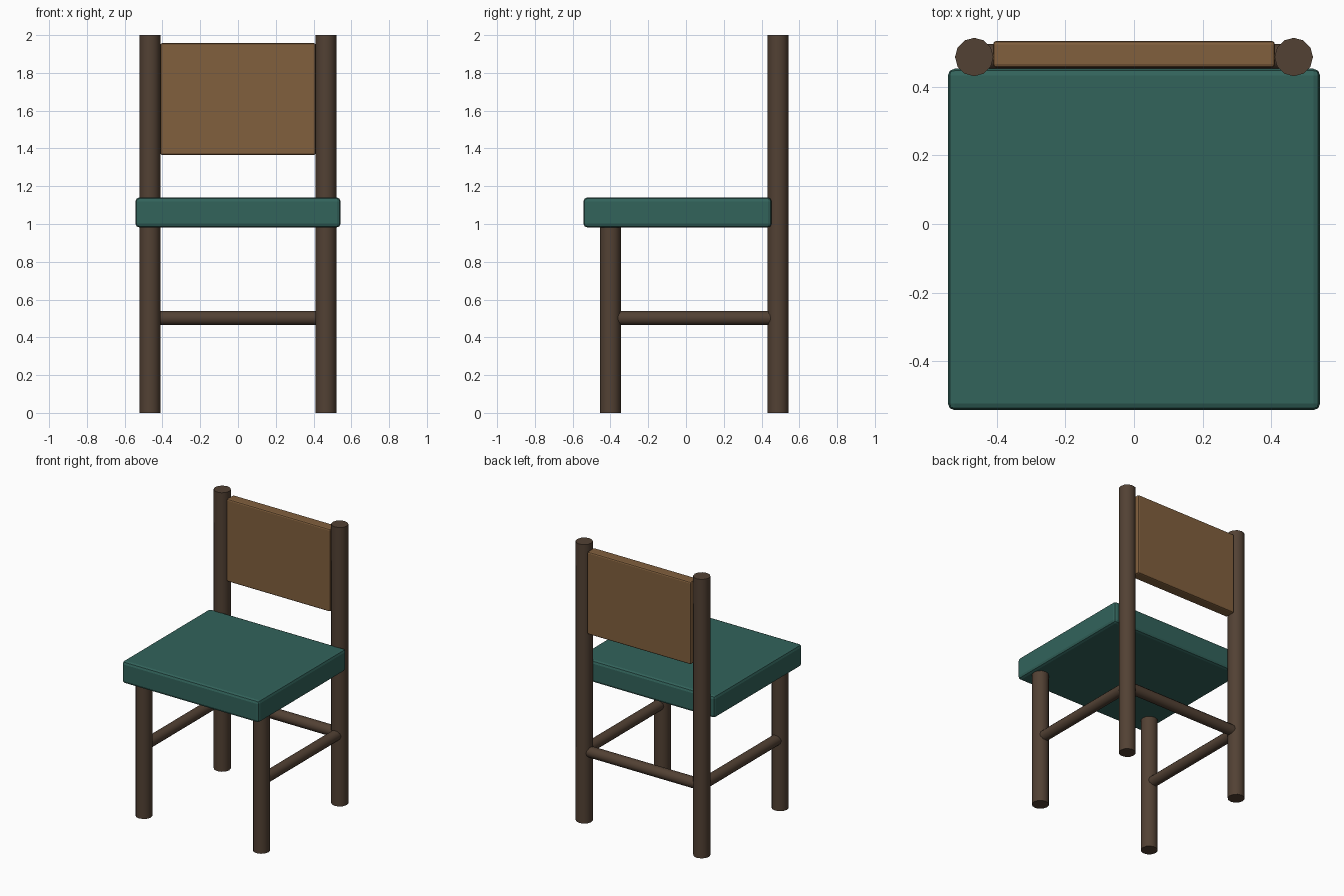
import bpy
from math import radians
from mathutils import Vector

if "Cube" in bpy.data.objects:
    bpy.data.objects.remove(bpy.data.objects["Cube"])


def material(name, rgb):
    m = bpy.data.materials.new(name)
    m.diffuse_color = (*rgb, 1)
    m.use_nodes = True
    m.node_tree.nodes["Principled BSDF"].inputs["Base Color"].default_value = m.diffuse_color
    return m


FRAME = material("dark_wood", (0.085, 0.053, 0.034))
PANEL = material("light_wood", (0.22, 0.115, 0.047))
CLOTH = material("green_cushion", (0.032, 0.125, 0.105))


def rod(name, a, b, radius):
    """Twelve-sided cylinder from a to b."""
    a, b = Vector(a), Vector(b)
    axis = b - a
    bpy.ops.mesh.primitive_cylinder_add(
        vertices=12, radius=radius, depth=axis.length, location=(a + b) / 2,
        rotation=axis.to_track_quat('Z', 'Y').to_euler())
    ob = bpy.context.object
    ob.name = name
    ob.data.materials.append(FRAME)
    bpy.ops.object.shade_smooth_by_angle(angle=radians(40))


def box(name, lo, hi, bevel, mat):
    """Box between two corners with rounded edges."""
    lo, hi = Vector(lo), Vector(hi)
    bpy.ops.mesh.primitive_cube_add(size=1, location=(lo + hi) / 2)
    ob = bpy.context.object
    ob.name = name
    ob.scale = hi - lo
    bpy.ops.object.transform_apply(location=False, rotation=False, scale=True)
    ob.data.materials.append(mat)
    mod = ob.modifiers.new("rounded_edges", 'BEVEL')
    mod.width = bevel
    mod.segments = 2


LEG_X, FRONT_Y, BACK_Y = 0.466, -0.40, 0.487
LEG_R, RAIL_R, RAIL_Z = 0.056, 0.038, 0.502

# Legs, back posts and side rails
for side, s in (("left", -1), ("right", 1)):
    x = s * LEG_X
    rod(f"front_leg_{side}", (x, FRONT_Y, 0), (x, FRONT_Y, 1.0), LEG_R)
    rod(f"back_post_{side}", (x, BACK_Y, 0), (x, BACK_Y, 2), LEG_R)
    rod(f"side_rail_{side}", (x, FRONT_Y, RAIL_Z), (x, BACK_Y, RAIL_Z), RAIL_R)

# Rear rail
rod("back_rail", (-LEG_X, BACK_Y, RAIL_Z), (LEG_X, BACK_Y, RAIL_Z), RAIL_R)

# Seat cushion and backrest
box("seat", (-0.543, -0.543, 0.982), (0.543, 0.453, 1.14), 0.02, CLOTH)
box("backrest", (-0.411, 0.456, 1.365), (0.411, 0.534, 1.957), 0.01, PANEL)
